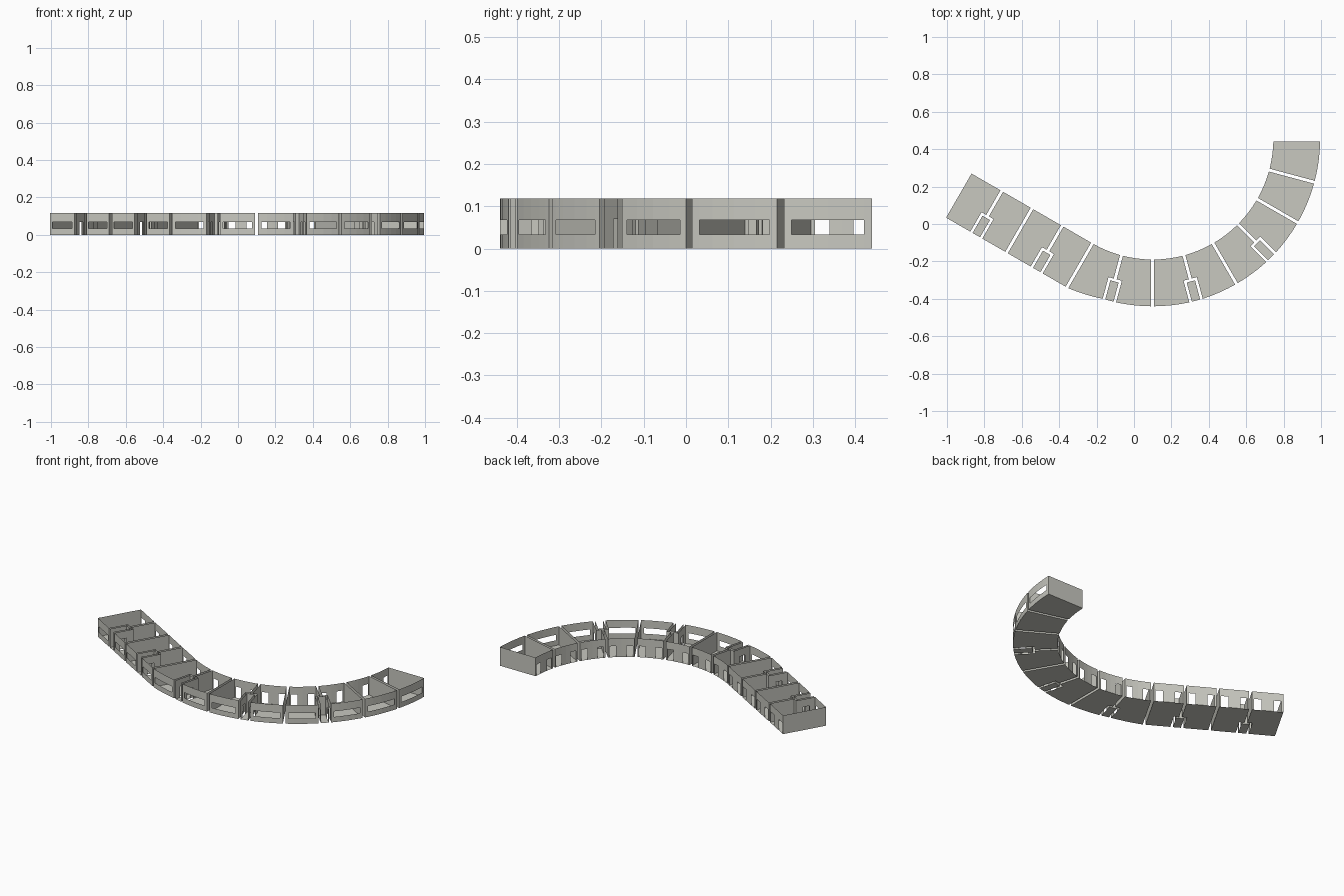
import bpy, bmesh, math
from mathutils import Vector

if "Cube" in bpy.data.objects:
    bpy.data.objects.remove(bpy.data.objects["Cube"])

H = 0.118                      # wall height
CX, CY = 0.1, 0.455            # centre of the curved part
R_IN, R_OUT, R_STRAIGHT = 0.645, 0.895, 0.917
ROOM = 0.1865                  # room length on the straight part
GAP = 0.008                    # half gap between neighbouring rooms
NOTCH, DEPTH, LOBBY = 0.037, 0.12, 0.023
FORKS = (1, 3, 5, 7, 9)        # room borders that hold an entrance lobby

mat = bpy.data.materials.new("pale_grey")
mat.diffuse_color = (0.578, 0.578, 0.527, 1)
mat.use_nodes = True
mat.node_tree.nodes["Principled BSDF"].inputs["Base Color"].default_value = mat.diffuse_color


def place(s, r, d=0.0):
    """Point at room position s, distance r from the curve centre, shifted d along the strip."""
    a = math.radians(-120 + 15 * (max(s, 4) - 4))
    t = Vector((-math.sin(a), math.cos(a)))
    p = Vector((CX + r * math.cos(a), CY + r * math.sin(a)))
    return p + t * (d - ROOM * max(0, 4 - s))


def outer(s):
    k = min(max(s - 4, 0), 1)
    return R_STRAIGHT + (R_OUT - R_STRAIGHT) * k


def wall(bm, f, holes=(), n=1):
    """Thin wall along f(u), u from 0 to 1, leaving out rectangular openings."""
    us = sorted({i / n for i in range(n + 1)} | {u for h in holes for u in h[:2]})
    zs = sorted({0, H} | {z for h in holes for z in h[2:]})
    for u0, u1 in zip(us, us[1:]):
        for z0, z1 in zip(zs, zs[1:]):
            um, zm = (u0 + u1) / 2, (z0 + z1) / 2
            if any(h[0] < um < h[1] and h[2] < zm < h[3] for h in holes):
                continue
            a, b = f(u0), f(u1)
            bm.faces.new([bm.verts.new((*p, z)) for p, z in ((a, z0), (b, z0), (b, z1), (a, z1))])


def straight(a, b):
    return lambda u: a.lerp(b, u)


def floor(bm, pts):
    bm.faces.new([bm.verts.new((*p, 0)) for p in pts])


def finish(bm, name):
    bmesh.ops.remove_doubles(bm, verts=bm.verts, dist=0.0003)
    bmesh.ops.recalc_face_normals(bm, faces=bm.faces)
    me = bpy.data.meshes.new(name)
    bm.to_mesh(me)
    bm.free()
    me.materials.append(mat)
    bpy.context.collection.objects.link(bpy.data.objects.new(name, me))


DOOR = [(0.3, 0.65, 0, 0.07)]
N = 4
for k in range(12):
    bm = bmesh.new()

    # offsets at both ends: plain gap, entrance notch, or building end
    def ends(side):
        b = k + side
        if b in (0, 12):
            return (0.0 if b == 0 else 0.015), (0.0 if b == 0 else 0.015)
        return GAP, (NOTCH if b in FORKS else GAP)
    (g0, n0), (g1, n1) = ends(0), ends(1)

    def front(u):
        return place(k + u, outer(k + u), n0 * (1 - u) - n1 * u)

    def back(u):
        return place(k + u, R_IN, g0 * (1 - u) - g1 * u)

    # window facade and door facade
    wall(bm, front, [(0.09, 0.91, 0.033, 0.068)], N)
    wall(bm, back, [(0.06, 0.3, 0, 0.07), (0.7, 0.94, 0, 0.07)], N)

    # party walls, stepping back round the lobby where there is one
    sides = []
    for s, g, n, sg in ((k, g0, n0, 1), (k + 1, g1, n1, -1)):
        r = outer(s)
        path = [place(s, r, sg * n)]
        if n != g:
            path += [place(s, r - DEPTH, sg * n), place(s, r - DEPTH, sg * g)]
        path.append(place(s, R_IN, sg * g))
        for i, (a, b) in enumerate(zip(path, path[1:])):
            wall(bm, straight(a, b), DOOR if n != g and i == 0 else ())
        sides.append(path)

    steps = [i / N for i in range(1, N)]
    floor(bm, [front(u) for u in steps] + sides[1]
          + [back(u) for u in reversed(steps)] + sides[0][::-1])
    finish(bm, f"room_{k + 1}")

# entrance lobbies: floor with three walls, open to the front
for s in FORKS:
    bm = bmesh.new()
    r0, r1 = outer(s), outer(s) - DEPTH + 0.014
    pts = [place(s, r0, -LOBBY), place(s, r1, -LOBBY), place(s, r1, LOBBY), place(s, r0, LOBBY)]
    floor(bm, pts)
    wall(bm, straight(pts[0], pts[1]), DOOR)
    wall(bm, straight(pts[1], pts[2]))
    wall(bm, straight(pts[3], pts[2]), DOOR)
    finish(bm, f"lobby_{s}")
